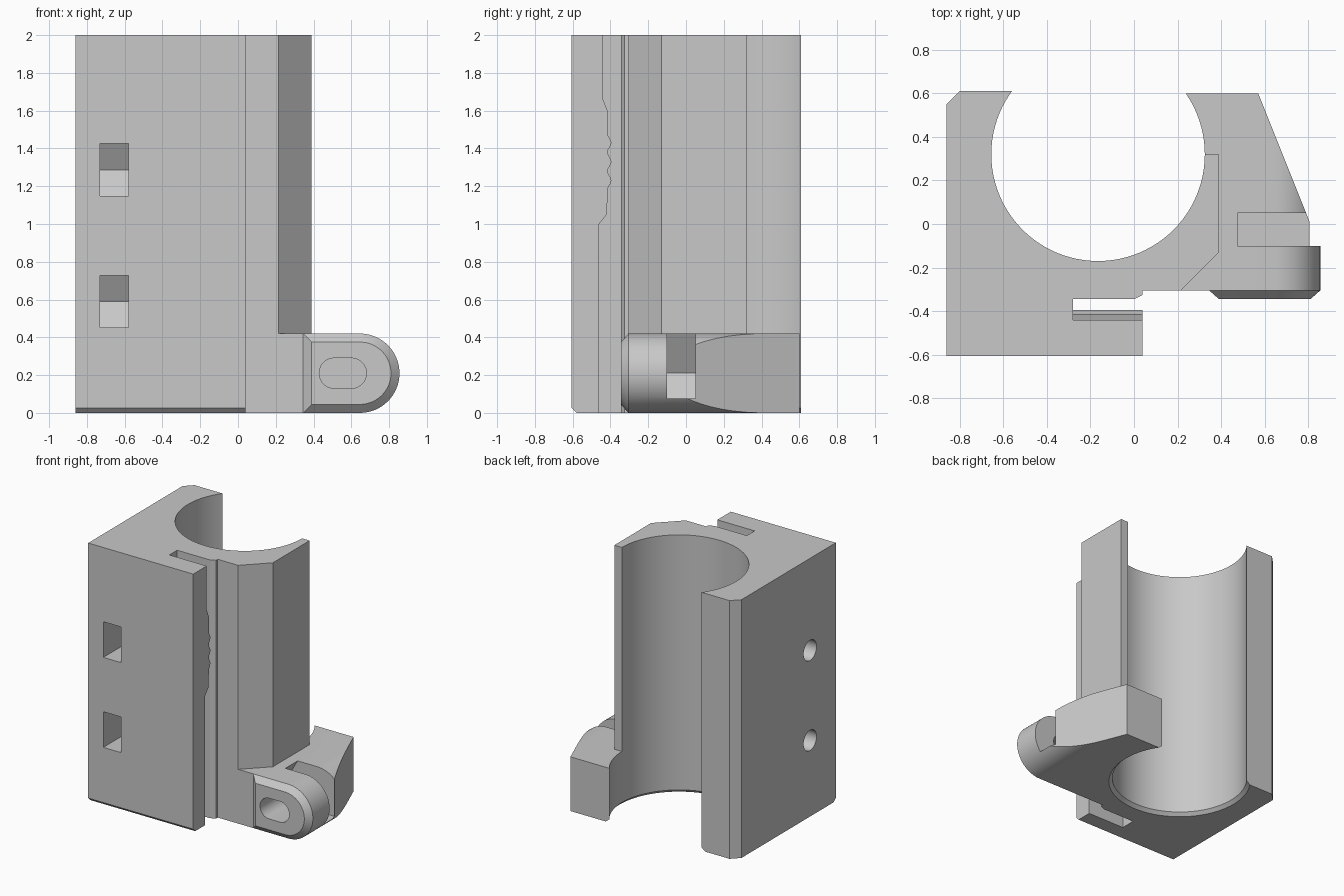
import bpy, bmesh, math
from mathutils import Vector

cube = bpy.data.objects.get("Cube")
if cube:
    bpy.data.objects.remove(cube, do_unlink=True)

grey = bpy.data.materials.new("plain grey")
grey.use_nodes = True
colour = (0.58, 0.58, 0.58, 1)
grey.diffuse_color = colour
grey.node_tree.nodes["Principled BSDF"].inputs["Base Color"].default_value = colour


def loft(name, rings):
    """Closed solid through matching rings of 3D points."""
    bm = bmesh.new()
    loops = [[bm.verts.new(p) for p in ring] for ring in rings]
    n = len(loops[0])
    for a, b in zip(loops, loops[1:]):
        for i in range(n):
            j = (i + 1) % n
            bm.faces.new((a[i], a[j], b[j], b[i]))
    bm.faces.new(loops[0])
    bm.faces.new(loops[-1])
    bmesh.ops.recalc_face_normals(bm, faces=bm.faces)
    mesh = bpy.data.meshes.new(name)
    bm.to_mesh(mesh)
    bm.free()
    mesh.materials.append(grey)
    ob = bpy.data.objects.new(name, mesh)
    bpy.context.collection.objects.link(ob)
    return ob


def prism(name, profile, axis, lo, hi):
    """Extrude a 2D profile along one axis; its pairs fill the other two."""
    def place(p, d):
        q = list(p)
        q.insert(axis, d)
        return Vector(q)
    return loft(name, [[place(p, d) for p in profile] for d in (lo, hi)])


def combine(target, tool, operation):
    """Apply a boolean and discard the helper."""
    tool.hide_render = True
    mod = target.modifiers.new("combine", 'BOOLEAN')
    mod.operation, mod.solver, mod.object = operation, 'EXACT', tool
    graph = bpy.context.evaluated_depsgraph_get()
    mesh = bpy.data.meshes.new_from_object(target.evaluated_get(graph))
    target.modifiers.clear()
    target.data = mesh
    bpy.data.objects.remove(tool, do_unlink=True)


def arc(cx, cy, r, start, end, steps):
    return [(cx + r * math.cos(t), cy + r * math.sin(t))
            for t in (math.radians(start + (end - start) * i / steps) for i in range(steps + 1))]


def round_end(left, inset=0):
    """Bar outline in x and z, square at the left and rounded at the right."""
    r = 0.21 - inset
    return [(left, 0.21 + r), (left, 0.21 - r)] + arc(0.645, 0.21, r, -90, 90, 32)


# Tall clamp body
body = prism("clamp_body", [
    (-0.86, -0.605), (0.04, -0.605), (0.04, -0.305), (0.215, -0.305), (0.39, -0.13),
    (0.39, 0.32), (-0.165, 0.32), (-0.165, 0.61), (-0.8, 0.61), (-0.86, 0.55)], 2, 0, 2)

# Bevel along the front bottom edge
combine(body, prism("bottom_bevel", [(-0.65, -0.02), (-0.58, -0.02), (-0.58, 0), (-0.605, 0.025),
                                     (-0.65, 0.025)], 0, -1, 0.041), 'DIFFERENCE')

# Low side arm with rounded end, trimmed to its plan
arm = prism("side_arm", round_end(0.0), 1, -0.305, 0.6)
combine(arm, prism("arm_plan", [(-0.1, -0.4), (0.9, -0.4), (0.9, -0.1), (0.81, -0.1), (0.81, 0.0),
                                (0.57, 0.6), (0.57, 0.7), (-0.1, 0.7)], 2, -0.1, 0.6), 'INTERSECT')

# Bevelled lug face
lug = loft("lug_face", [[Vector((x, y, z)) for x, z in round_end(left, inset)]
                        for left, inset, y in ((0.39, 0.045, -0.345), (0.345, 0, -0.305))])
combine(arm, lug, 'UNION')

# Slotted hole and nut pocket in the arm
slot = arc(0.51, 0.21, 0.08, 90, 270, 20) + arc(0.6, 0.21, 0.08, -90, 90, 20)
combine(arm, prism("lug_slot", slot, 1, -0.5, 0.0), 'DIFFERENCE')
combine(arm, prism("arm_nut_pocket", [(0.355, 0.21), (0.433, 0.075), (1, 0.075), (1, 0.45),
                                      (0.494, 0.45)], 1, -0.1, 0.05), 'DIFFERENCE')
combine(body, arm, 'UNION')
combine(body, prism("pocket_clearance", [(0.355, 0.21), (0.433, 0.075), (1, 0.075), (1, 0.42),
                                         (0.476, 0.42)], 1, -0.1, 0.05), 'DIFFERENCE')

# Main bore with a flared lower rim
bore = loft("bore", [[Vector((x, y, z)) for x, y in arc(-0.165, 0.32, r, 0, 356.25, 95)]
                     for r, z in ((0.525, -0.01), (0.49, 0.025), (0.49, 2.1))])
combine(body, bore, 'DIFFERENCE')

# Front slot with a rippled grip on its front wall
ripples = [(-0.405 + 0.01 * math.cos((z - 1.43) * math.tau / 0.1), z)
           for z in (1.18 + 0.0125 * i for i in range(25))]
grip = [(-0.46, -0.1), (-0.46, 1.0), (-0.42, 1.05), (-0.415, 1.15)] + ripples
grip += [(-0.415, 1.5), (-0.415, 1.6), (-0.44, 1.66), (-0.44, 2.1), (-0.345, 2.1), (-0.345, -0.1)]
combine(body, prism("grip_slot", grip, 0, -0.28, 0.1), 'DIFFERENCE')
combine(body, prism("slot_mouth", [(-0.02, -0.355), (0.0, -0.345), (0.04, -0.325), (0.06, -0.325),
                                   (0.06, -0.355)], 2, -0.1, 2.1), 'DIFFERENCE')

# Two screw holes from the left wall, each with a nut pocket open to the front
for z in (0.59, 1.287):
    combine(body, prism("screw_hole", arc(-0.29, z, 0.079, 0, 348.75, 31), 0, -1, -0.45), 'DIFFERENCE')
    combine(body, prism("nut_pocket", [(-0.7, z - 0.138), (-0.21, z - 0.138), (-0.13, z),
                                       (-0.21, z + 0.138), (-0.7, z + 0.138)], 0, -0.73, -0.58), 'DIFFERENCE')

bpy.ops.object.select_all(action='DESELECT')
body.select_set(True)
bpy.context.view_layer.objects.active = body
bpy.ops.object.shade_smooth_by_angle(angle=math.radians(25))
